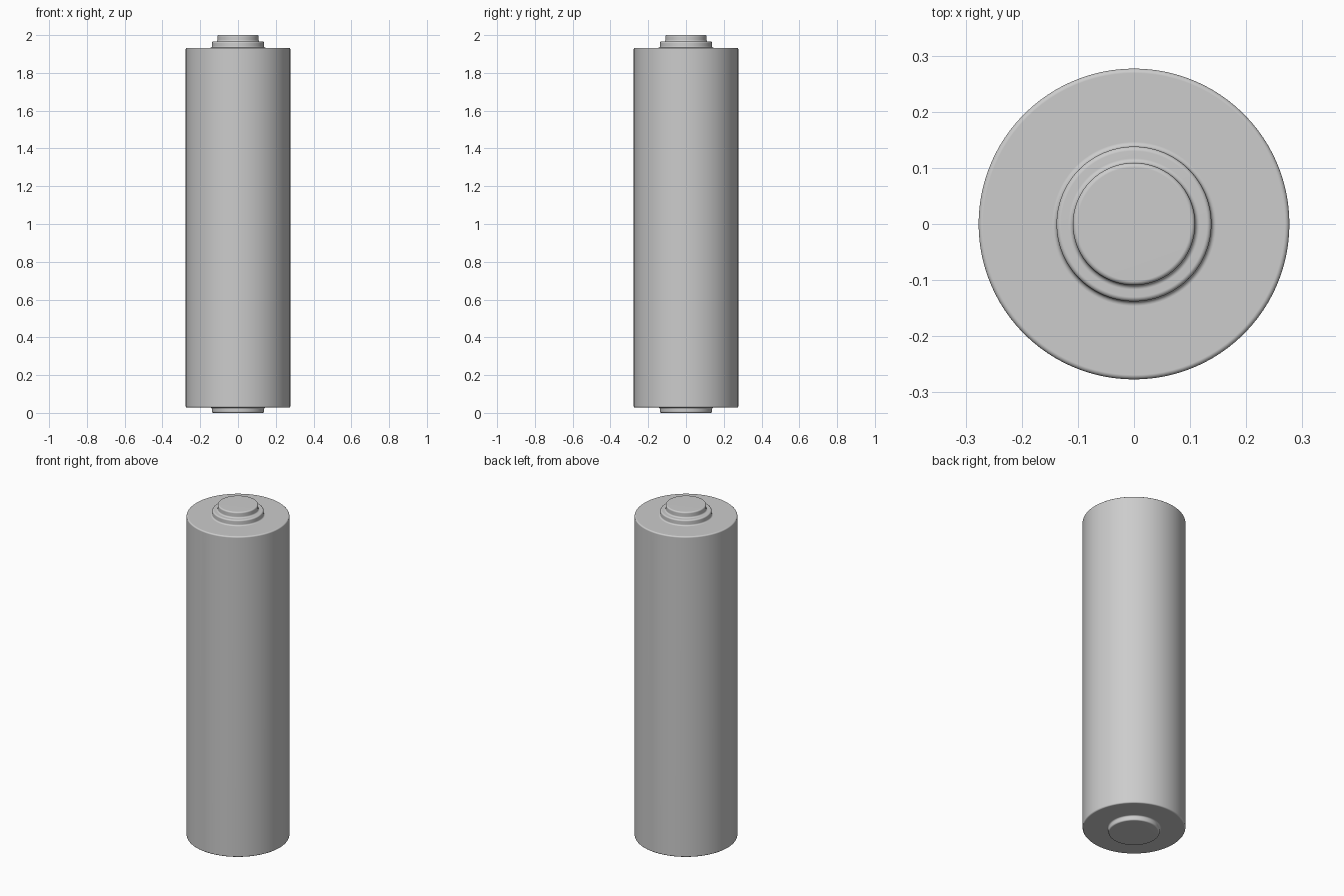
import bpy
import bmesh
from math import radians, tau
from mathutils import Vector

cube = bpy.data.objects.get("Cube")
if cube:
    bpy.data.objects.remove(cube, do_unlink=True)

COLOUR = (0.604, 0.604, 0.604, 1)
grey = bpy.data.materials.new("light grey")
grey.use_nodes = True
grey.diffuse_color = COLOUR
grey.node_tree.nodes["Principled BSDF"].inputs["Base Color"].default_value = COLOUR

SEGMENTS = 96
ARC_STEPS = 5


def rounded(points, radius):
    """Replace each inner corner of a profile with a small arc."""
    pts = [Vector((r, 0, z)) for r, z in points]
    result = [pts[0]]
    for before, corner, after in zip(pts, pts[1:], pts[2:]):
        to_before = (before - corner).normalized()
        to_after = (after - corner).normalized()
        centre = corner + (to_before + to_after) * radius
        for i in range(ARC_STEPS + 1):
            # Unit direction sweeping from one tangent point to the other
            arm = (-to_after).slerp(-to_before, i / ARC_STEPS)
            result.append(centre + arm * radius)
    result.append(pts[-1])
    return result


def lathe(name, points, radius):
    """Spin a rounded profile around the vertical axis."""
    bm = bmesh.new()
    verts = [bm.verts.new(p) for p in rounded(points, radius)]
    edges = [bm.edges.new(pair) for pair in zip(verts, verts[1:])]
    bmesh.ops.spin(bm, geom=verts + edges, cent=(0, 0, 0), axis=(0, 0, 1),
                   angle=tau, steps=SEGMENTS, use_merge=True)
    bmesh.ops.remove_doubles(bm, verts=bm.verts, dist=0.0001)
    bmesh.ops.recalc_face_normals(bm, faces=bm.faces)
    # Open skirts: make sure the end cap faces away from the middle
    cap = min(bm.faces, key=lambda f: f.calc_center_median().xy.length)
    if cap.normal.z * (cap.calc_center_median().z - 1) < 0:
        bmesh.ops.reverse_faces(bm, faces=bm.faces)
    mesh = bpy.data.meshes.new(name)
    bm.to_mesh(mesh)
    bm.free()
    mesh.materials.append(grey)
    obj = bpy.data.objects.new(name, mesh)
    bpy.context.collection.objects.link(obj)
    bpy.ops.object.select_all(action="DESELECT")
    obj.select_set(True)
    bpy.context.view_layer.objects.active = obj
    bpy.ops.object.shade_smooth_by_angle(angle=radians(40))
    # Keep the flat caps evenly shaded
    obj.modifiers.new("flat caps", "WEIGHTED_NORMAL").keep_sharp = True


BOTTOM, TOP = 0.028, 1.933

# Main cylindrical casing
lathe("casing", [(0, BOTTOM), (0.277, BOTTOM), (0.277, TOP), (0, TOP)], 0.008)

# Stepped button terminal, flaring into the casing top
lathe("positive_terminal", [(0.152, TOP), (0.138, TOP), (0.138, 1.966),
                            (0.109, 1.966), (0.109, 2), (0, 2)], 0.008)

# Low disc terminal, flaring into the casing bottom
lathe("negative_terminal", [(0.152, BOTTOM), (0.138, BOTTOM), (0.138, 0), (0, 0)], 0.008)
